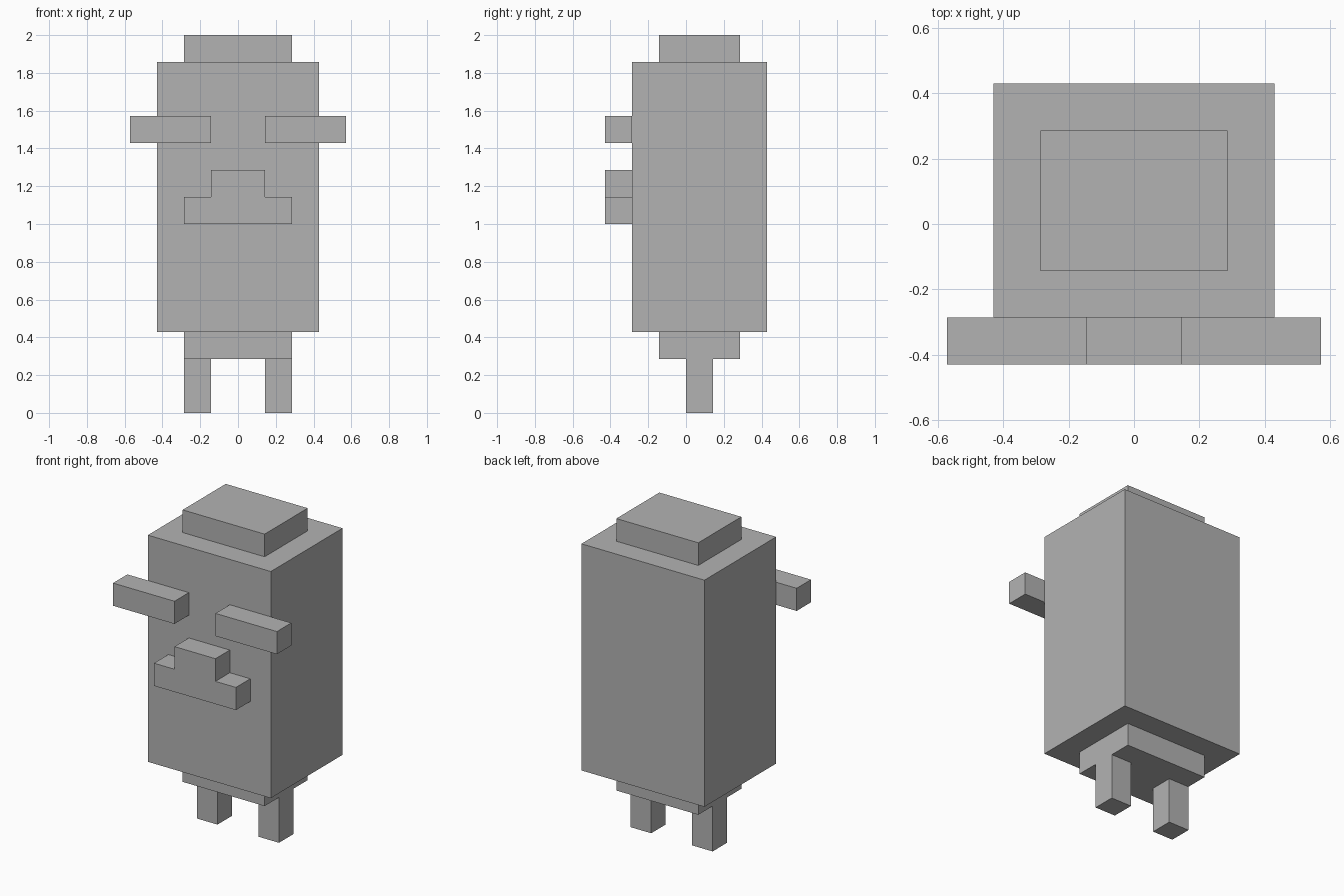
import bpy
import bmesh

U = 1 / 7  # one grid block

if "Cube" in bpy.data.objects:
    bpy.data.objects.remove(bpy.data.objects["Cube"], do_unlink=True)

grey = bpy.data.materials.new("plain grey")
grey.use_nodes = True
colour = (0.45, 0.45, 0.45, 1)
grey.diffuse_color = colour
grey.node_tree.nodes["Principled BSDF"].inputs["Base Color"].default_value = colour


def extrude_profile(name, outline, y0, y1):
    """Extrude an (x, z) outline, in blocks, from y0 back to y1."""
    bm = bmesh.new()
    face = bm.faces.new([bm.verts.new((x * U, y0 * U, z * U)) for x, z in outline])
    result = bmesh.ops.extrude_face_region(bm, geom=[face], use_keep_orig=True)
    moved = [v for v in result["geom"] if isinstance(v, bmesh.types.BMVert)]
    bmesh.ops.translate(bm, verts=moved, vec=(0, (y1 - y0) * U, 0))
    bmesh.ops.recalc_face_normals(bm, faces=bm.faces)
    mesh = bpy.data.meshes.new(name)
    bm.to_mesh(mesh)
    bm.free()
    mesh.materials.append(grey)
    obj = bpy.data.objects.new(name, mesh)
    bpy.context.collection.objects.link(obj)
    return obj


def box(name, x, y, z):
    """Box from (low, high) pairs, in blocks."""
    outline = [(x[0], z[0]), (x[1], z[0]), (x[1], z[1]), (x[0], z[1])]
    return extrude_profile(name, outline, *y)


# Central column: hips, body and cap
box("hips", (-2, 2), (-1, 2), (2, 3))
box("body", (-3, 3), (-2, 3), (3, 13))
box("cap", (-2, 2), (-1, 2), (13, 14))

# Paired parts
for side, s in (("left", 1), ("right", -1)):
    box(side + "_leg", sorted((s, 2 * s)), (0, 1), (0, 2))
    box(side + "_brow", sorted((s, 4 * s)), (-3, -2), (10, 11))

# Stepped nose, mirrored from its half outline
half = [(2, 7), (2, 8), (1, 8), (1, 9)]
extrude_profile("nose", half + [(-x, z) for x, z in reversed(half)], -3, -2)
